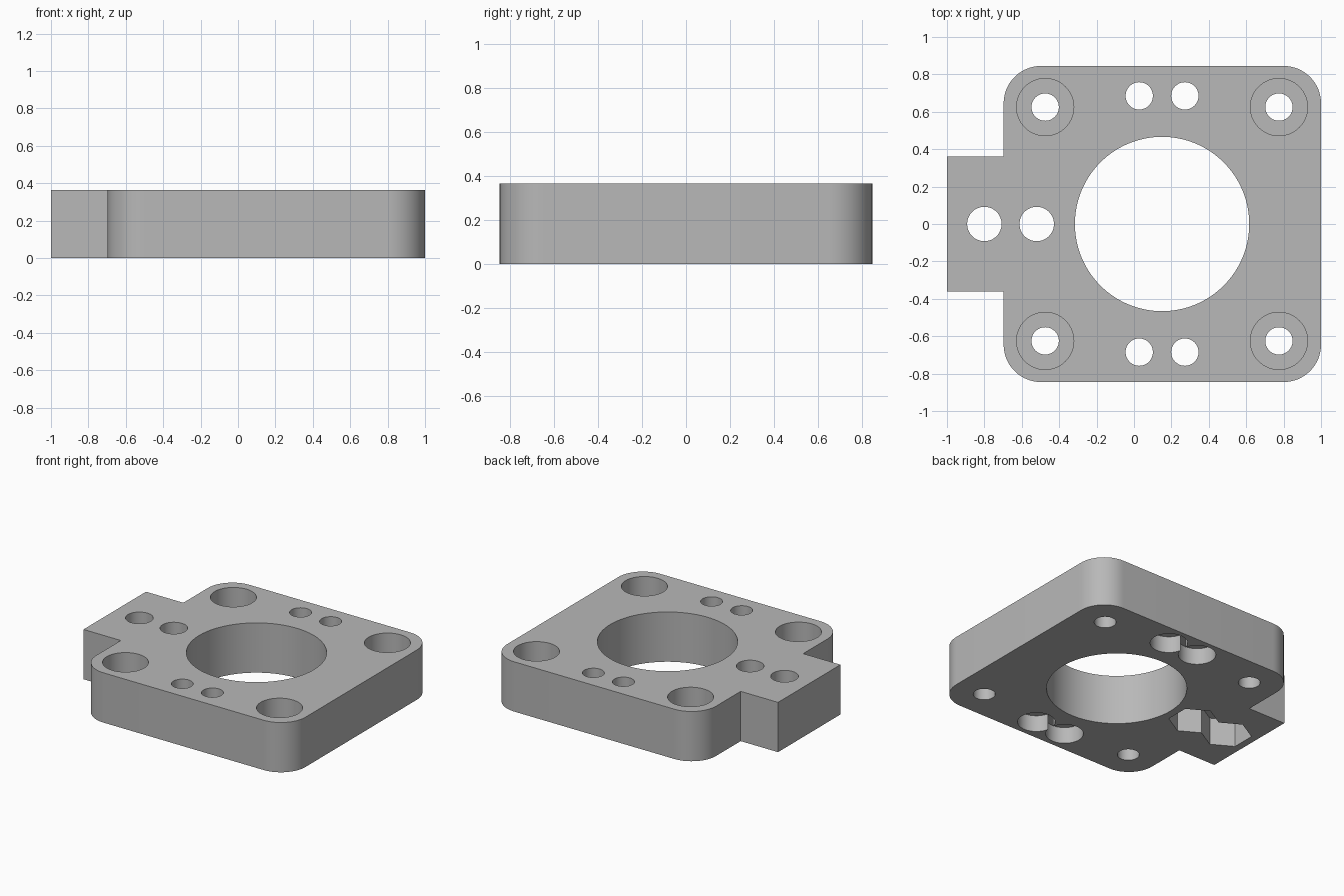
import bpy
import bmesh
from math import radians, sin, cos, pi

if "Cube" in bpy.data.objects:
    bpy.data.objects.remove(bpy.data.objects["Cube"])

HEIGHT = 0.365
CENTRE = 0.15   # middle of the square plate along x

grey = bpy.data.materials.new("plain grey")
grey.use_nodes = True
grey.diffuse_color = (0.48, 0.48, 0.48, 1)
grey.node_tree.nodes["Principled BSDF"].inputs["Base Color"].default_value = grey.diffuse_color


def prism(name, points, z0, z1):
    """Extrude a flat outline from z0 to z1."""
    bm = bmesh.new()
    face = bm.faces.new([bm.verts.new((x, y, z0)) for x, y in points])
    top = bmesh.ops.extrude_face_region(bm, geom=[face])["geom"]
    bmesh.ops.translate(bm, vec=(0, 0, z1 - z0),
                        verts=[v for v in top if isinstance(v, bmesh.types.BMVert)])
    bmesh.ops.recalc_face_normals(bm, faces=bm.faces)
    mesh = bpy.data.meshes.new(name)
    bm.to_mesh(mesh)
    bm.free()
    mesh.materials.append(grey)
    obj = bpy.data.objects.new(name, mesh)
    bpy.context.collection.objects.link(obj)
    return obj


def ring(cx, cy, r, sides=64, start=0.0):
    return [(cx + r * cos(start + 2 * pi * i / sides),
             cy + r * sin(start + 2 * pi * i / sides)) for i in range(sides)]


# Outline: rounded square plate with a square tab on one side
def corner(cx, cy, start, r=0.2, steps=16):
    return [(cx + r * cos(start + pi / 2 * i / steps),
             cy + r * sin(start + pi / 2 * i / steps)) for i in range(steps + 1)]


outline = corner(0.8, 0.645, 0) + corner(-0.497, 0.645, pi / 2)
outline += [(-0.697, 0.362), (-1, 0.362), (-1, -0.362), (-0.697, -0.362)]
outline += corner(-0.497, -0.645, pi) + corner(0.8, -0.645, 1.5 * pi)
plate = prism("mounting_plate", outline, 0, HEIGHT)


def cut(points, z0, z1):
    cutter = prism("hole_cutter", points, z0, z1)
    cutter.hide_render = True
    mod = plate.modifiers.new("hole", "BOOLEAN")
    mod.operation = "DIFFERENCE"
    mod.solver = "EXACT"
    mod.object = cutter
    bpy.context.view_layer.objects.active = plate
    bpy.ops.object.modifier_apply(modifier=mod.name)
    bpy.data.objects.remove(cutter)


LOW, HIGH = -0.1, HEIGHT + 0.1

# Large central bore
cut(ring(CENTRE, 0, 0.466, 128), LOW, HIGH)

for side in (-1, 1):
    # Corner bolt holes, counterbored from the top
    for x in (CENTRE - 0.625, CENTRE + 0.625):
        cut(ring(x, side * 0.625, 0.153), 0.16, HIGH)
        cut(ring(x, side * 0.625, 0.073), LOW, HIGH)
    # Paired edge holes, counterbored from below
    for x in (CENTRE - 0.122, CENTRE + 0.122):
        cut(ring(x, side * 0.685, 0.125), LOW, 0.12)
        cut(ring(x, side * 0.685, 0.073), LOW, HIGH)

# Tab holes with hexagonal nut pockets underneath
for x in (-0.8, -0.52):
    cut(ring(x, 0, 0.17, 6, pi / 2), LOW, 0.2)
    cut(ring(x, 0, 0.092), LOW, HIGH)

bpy.ops.object.select_all(action="DESELECT")
plate.select_set(True)
bpy.context.view_layer.objects.active = plate
bpy.ops.object.shade_smooth_by_angle(angle=radians(30))
